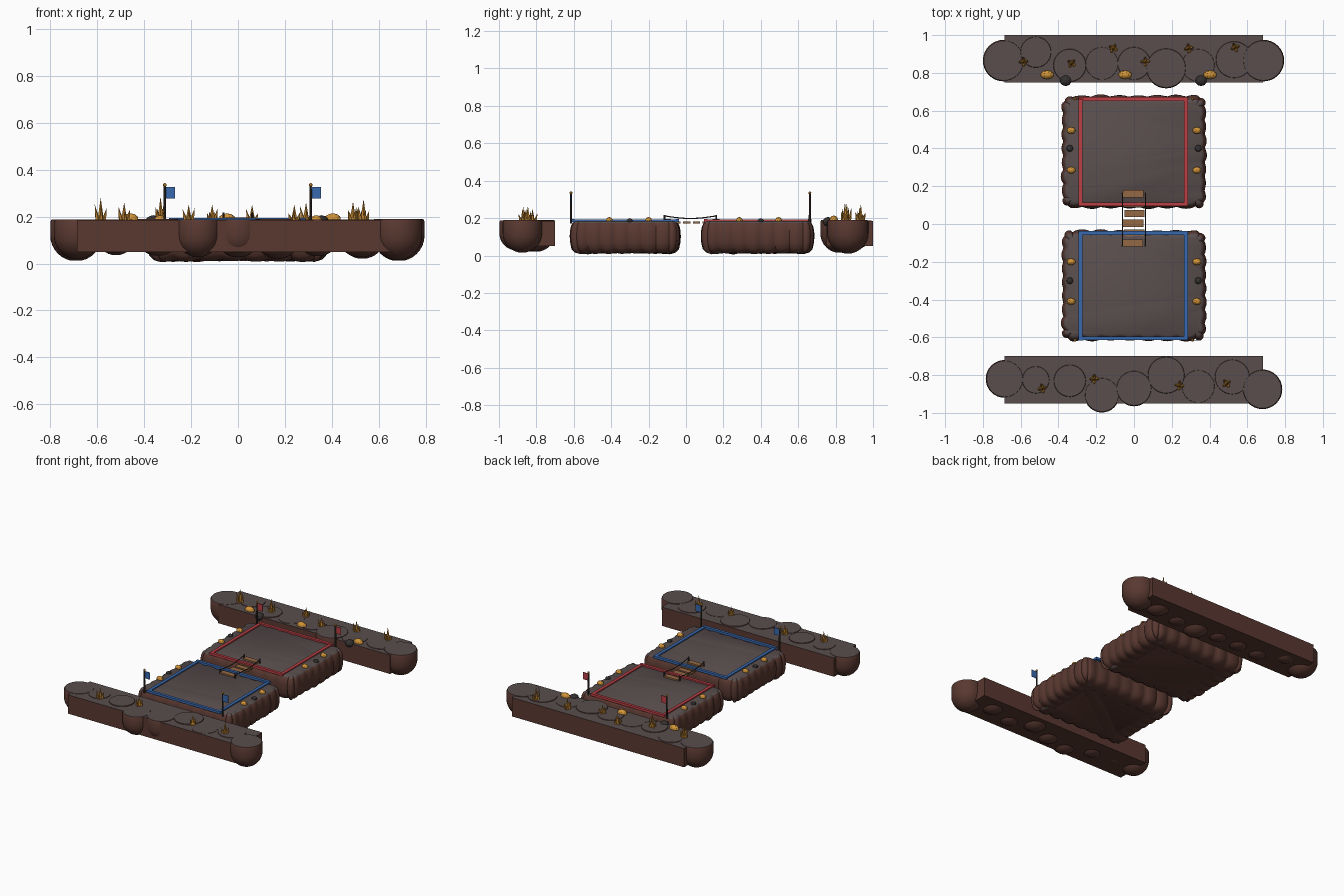
import bpy, bmesh, math, random
from mathutils import Vector

if "Cube" in bpy.data.objects:
    bpy.data.objects.remove(bpy.data.objects["Cube"])

random.seed(4)
pi = math.pi


def mat(name, r, g, b):
    m = bpy.data.materials.new(name)
    m.diffuse_color = (r, g, b, 1)
    m.use_nodes = True
    m.node_tree.nodes["Principled BSDF"].inputs["Base Color"].default_value = m.diffuse_color
    return m


TOP = mat("ash_top", .10, .075, .075)
SIDE = mat("burnt_rock", .10, .04, .03)
DARK = mat("dark_stone", .035, .03, .03)
GOLD = mat("amber", .65, .30, .04)
SPIKE = mat("amber_crystal", .55, .24, .03)
WOOD = mat("wood", .30, .14, .06)
POLE = mat("pole", .04, .03, .025)
RED = mat("red", .50, .05, .06)
BLUE = mat("blue", .04, .14, .42)


def finish(bm, name, mats, smooth=35):
    bmesh.ops.recalc_face_normals(bm, faces=bm.faces)
    me = bpy.data.meshes.new(name)
    bm.to_mesh(me)
    bm.free()
    ob = bpy.data.objects.new(name, me)
    bpy.context.collection.objects.link(ob)
    for m in mats:
        me.materials.append(m)
    if len(mats) > 1:  # second material goes on upward faces
        for p in me.polygons:
            p.material_index = 1 if p.normal.z > .6 else 0
    if smooth:
        bpy.context.view_layer.objects.active = ob
        ob.select_set(True)
        bpy.ops.object.shade_smooth_by_angle(angle=math.radians(smooth))
        ob.select_set(False)
    return ob


def loft(bm, rings):
    loops = [[bm.verts.new(p) for p in r] for r in rings]
    n = len(loops[0])
    for a, b in zip(loops, loops[1:]):
        for i in range(n):
            j = (i + 1) % n
            bm.faces.new((a[i], a[j], b[j], b[i]))
    bm.faces.new(loops[0][::-1])
    bm.faces.new(loops[-1])


def add_box(bm, x0, x1, y0, y1, z0, z1):
    vs = bmesh.ops.create_cube(bm, size=1)["verts"]
    for v in vs:
        v.co = Vector(((x0 + x1) / 2 + v.co.x * (x1 - x0),
                       (y0 + y1) / 2 + v.co.y * (y1 - y0),
                       (z0 + z1) / 2 + v.co.z * (z1 - z0)))
    return vs


def box(name, m, *dims):
    bm = bmesh.new()
    add_box(bm, *dims)
    return finish(bm, name, [m], 0)


def rod(bm, a, b, r1, r2, sides):
    a, b = Vector(a), Vector(b)
    d = b - a
    vs = bmesh.ops.create_cone(bm, cap_ends=True, segments=sides, radius1=r1,
                               radius2=r2, depth=d.length)["verts"]
    q = d.to_track_quat('Z', 'Y')
    for v in vs:
        v.co = q @ v.co + (a + b) / 2


def pebble(name, m, x, y, z, sx, sy, sz):
    bm = bmesh.new()
    bmesh.ops.create_icosphere(bm, subdivisions=2, radius=1)
    for v in bm.verts:
        v.co = Vector((x + v.co.x * sx, y + v.co.y * sy, z + v.co.z * sz))
    finish(bm, name, [m], 0)


# Outer banks: slab plus flat-topped round boulders
def bank(name, y0, y1, lumps):
    bm = bmesh.new()
    add_box(bm, -.685, .682, y0, y1, .05, .185)
    for k, (x, y, r) in enumerate(lumps):
        prof = [(r * math.sin(t * pi / 16), .12 - r * math.cos(t * pi / 16)) for t in range(1, 9)]
        prof += [(r, .178), (r - .005, .187 + .0015 * (k % 3))]
        loft(bm, [[(x + q * math.cos(a * pi / 16), y + q * math.sin(a * pi / 16), z)
                   for a in range(32)] for q, z in prof])
    finish(bm, name, [SIDE, TOP])


bank("back_bank", .75, 1, [(-.69, .865, .11), (-.52, .91, .085), (-.34, .84, .09),
     (-.17, .85, .09), (0, .85, .09), (.17, .825, .107), (.34, .84, .09),
     (.53, .87, .1), (.685, .865, .11)])
bank("front_bank", -.95, -.7, [(-.685, -.82, .1), (-.52, -.825, .075), (-.34, -.83, .088),
     (-.17, -.905, .093), (0, -.87, .095), (.17, -.8, .1), (.34, -.86, .09),
     (.52, -.81, .095), (.68, -.875, .105)])


# Central islands: rounded rectangle with knobbly rim
def island(name, cy, hx, hy):
    c, pts = .065, []
    for k, (sx, sy) in enumerate(((1, 1), (-1, 1), (-1, -1), (1, -1))):
        for i in range(10):
            a = (k + i / 9) * pi / 2
            n = Vector((math.cos(a), math.sin(a), 0))
            pts.append((Vector((sx * (hx - c), sy * (hy - c), 0)) + n * c, n))
        a = (k + 1) * pi / 2
        n = Vector((math.cos(a), math.sin(a), 0))
        h = hx - c if k % 2 == 0 else hy - c
        t = Vector((-n.y, n.x, 0))
        end = pts[-1][0].copy()
        for i in range(1, 40):
            pts.append((end + t * (2 * h * i / 40), n))
    size = [random.uniform(.5, 1) for _ in range(40)]
    N = len(pts)
    rings = []
    for inset, z in ((.12, .022), (.06, .018), (.03, .027), (.012, .045), (.004, .07),
                     (.002, .1), (.003, .13), (.008, .155), (.018, .175), (.032, .184)):
        ring = []
        for i, (p, n) in enumerate(pts):
            u = i * 32 / N
            s = abs(math.sin(u * pi)) ** .7 * size[int(u)]
            q = p - n * (inset + .016 * (1 - s))
            ring.append((q.x, cy + q.y, z - (.012 * s if z < .05 else 0)))
        rings.append(ring)
    bm = bmesh.new()
    loft(bm, rings)
    finish(bm, name, [SIDE, TOP], 40)


for team, m, y0, y1, ya, yb, flag_y in (("blue", BLUE, -.625, -.025, -.615, -.037, -.615),
                                        ("red", RED, .075, .69, .095, .672, .662)):
    cy = (y0 + y1) / 2
    island(team + "_island", cy, .39, (y1 - y0) / 2)
    # coloured court border
    bm = bmesh.new()
    add_box(bm, -.295, .287, ya, ya + .02, .178, .194)
    add_box(bm, -.295, .287, yb - .02, yb, .178, .194)
    add_box(bm, -.295, -.273, ya, yb, .178, .192)
    add_box(bm, .265, .287, ya, yb, .178, .192)
    finish(bm, team + "_border", [m], 0)
    # flags
    for x in (-.312, .31):
        bm = bmesh.new()
        rod(bm, (x, flag_y, .17), (x, flag_y, .333), .006, .005, 8)
        finish(bm, team + "_flag_pole", [POLE])
        pebble(team + "_pole_knob", GOLD, x, flag_y, .335, .008, .008, .008)
        box(team + "_flag", m, x + .004, x + .044, flag_y - .002, flag_y + .002, .277, .327)
    # stones along both sides
    for s in (-1, 1):
        for y in ((-.2, -.41) if team == "blue" else (.285, .495)):
            pebble("amber_stone", GOLD, s * .333, y, .188, .024, .018, .018)
        pebble("dark_stone", DARK, s * .34, -.3 if team == "blue" else .4, .184, .018, .018, .014)

# Stones on the back bank
for x in (-.46, -.047, .403):
    pebble("amber_boulder", GOLD, x, .79, .19, .036, .023, .024)
for x in (-.362, .355):
    pebble("dark_boulder", DARK, x, .76, .18, .032, .03, .026)

# Crystal clusters
for x, y, top in ((-.585, .86, .28), (-.33, .85, .285), (-.11, .93, .25), (.06, .86, .25),
                  (.29, .93, .26), (.535, .935, .275), (-.485, -.87, .26), (-.21, -.82, .25),
                  (.24, -.855, .25), (.49, -.845, .265)):
    bm = bmesh.new()
    h = top - .185
    rod(bm, (x, y, .18), (x, y, top), .015, 0, 5)
    a0 = random.uniform(0, 6)
    for i in range(4):
        a = a0 + i * pi / 2
        c, s, k = math.cos(a), math.sin(a), random.uniform(.45, .8)
        rod(bm, (x + .013 * c, y + .013 * s, .18), (x + .026 * c, y + .026 * s, .185 + h * k),
            .011, 0, 5)
    finish(bm, "crystal_cluster", [SPIKE], 0)

# Plank bridge
for i in range(6):
    y = -.1 + i * .052
    dx = (-.004, .003, -.002, .004, 0, -.003)[i]
    z = .192 if i in (0, 5) else .178
    box("bridge_plank", WOOD, -.055 + dx, .052 + dx, y - .019, y + .019, z - .006, z + .004)

# Bridge posts and sagging ropes
for s in (-.062, .06):
    bm = bmesh.new()
    for y in (-.115, .162):
        rod(bm, (s, y, .17), (s, y, .217), .005, .005, 6)
    path = [(s, -.115 + .277 * i / 10, .212 - .014 * math.sin(pi * i / 10)) for i in range(11)]
    for a, b in zip(path, path[1:]):
        rod(bm, a, b, .003, .003, 6)
    finish(bm, "bridge_rope", [POLE])
